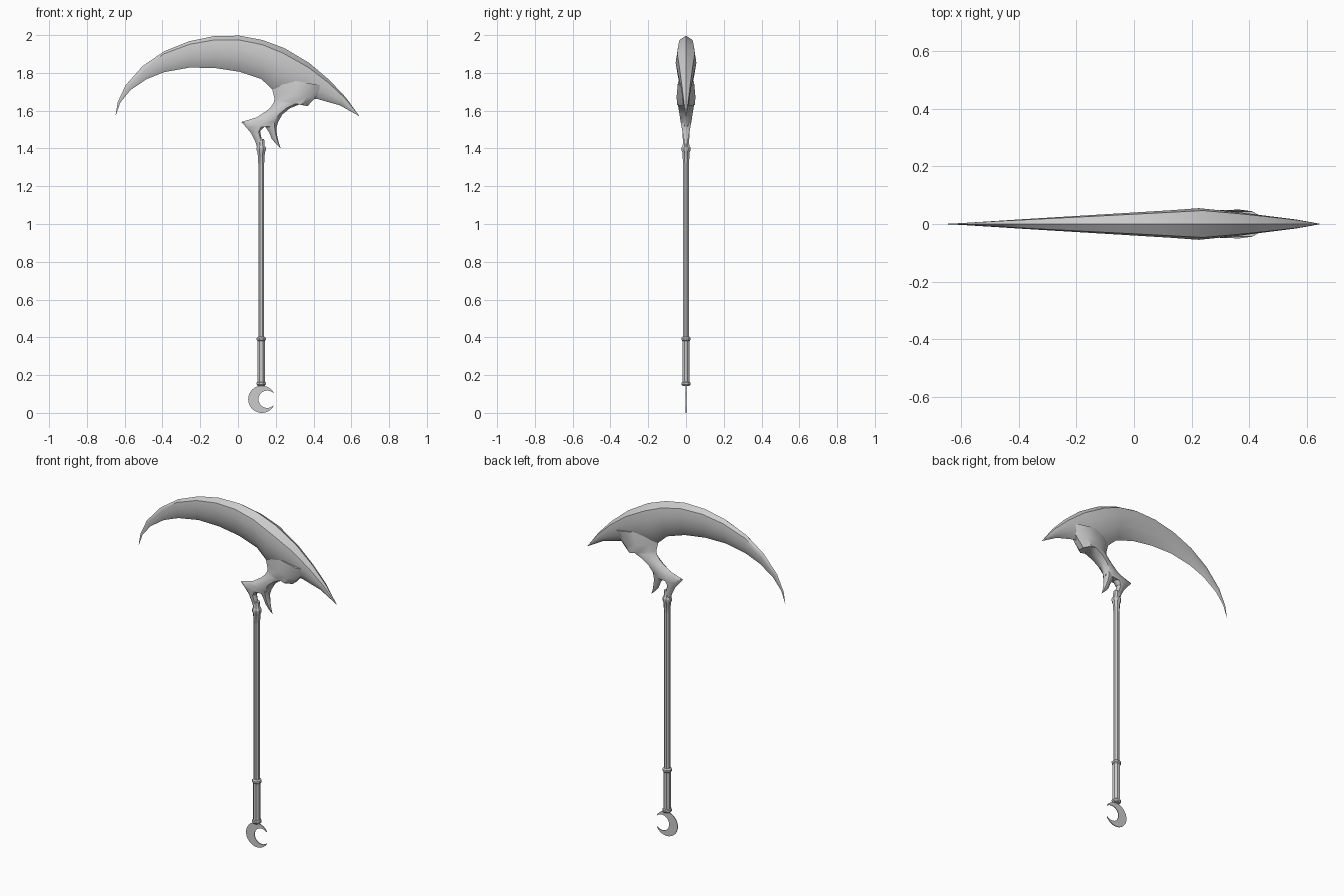
import bpy
import bmesh
from math import cos, sin, pi, radians

if "Cube" in bpy.data.objects:
    bpy.data.objects.remove(bpy.data.objects["Cube"], do_unlink=True)

# Single grey metal
GREY = (0.6, 0.6, 0.6, 1.0)
metal = bpy.data.materials.new("grey metal")
metal.use_nodes = True
metal.diffuse_color = GREY
metal.node_tree.nodes["Principled BSDF"].inputs["Base Color"].default_value = GREY

POLE_X = 0.123


def finish(name, bm, angle=40):
    """Clean the mesh, make an object of it and shade it."""
    bmesh.ops.remove_doubles(bm, verts=bm.verts, dist=0.0002)
    bmesh.ops.recalc_face_normals(bm, faces=bm.faces)
    mesh = bpy.data.meshes.new(name)
    bm.to_mesh(mesh)
    bm.free()
    mesh.materials.append(metal)
    obj = bpy.data.objects.new(name, mesh)
    bpy.context.collection.objects.link(obj)
    bpy.ops.object.select_all(action="DESELECT")
    obj.select_set(True)
    bpy.context.view_layer.objects.active = obj
    bpy.ops.object.shade_smooth_by_angle(angle=radians(angle))
    return obj


def skin(bm, rings):
    """Bridge successive closed rings and cap both ends."""
    rings = [[bm.verts.new(co) for co in ring] for ring in rings]
    for a, b in zip(rings, rings[1:]):
        for i in range(len(a)):
            j = (i + 1) % len(a)
            bm.faces.new((a[i], a[j], b[j], b[i]))
    bm.faces.new(rings[0])
    bm.faces.new(rings[-1])


def loft(name, stations, section):
    """Stations: edge point, opposite edge point, half thickness.
    Section: (fraction across, fraction of the half thickness)."""
    outline = [(t, f) for t, f in section]
    outline += [(t, -f) for t, f in reversed(section) if f > 0]
    rings = []
    for (ax, az), (bx, bz), w in stations:
        rings.append([(ax + (bx - ax) * t, w * f, az + (bz - az) * t)
                      for t, f in outline])
    bm = bmesh.new()
    skin(bm, rings)
    return finish(name, bm)


def turned(name, profile, sides=8):
    """Lathe a (radius, height) profile about the pole axis."""
    bm = bmesh.new()
    turn = [2 * pi * (i + 0.5) / sides for i in range(sides)]
    skin(bm, [[(POLE_X + r * cos(a), r * sin(a), z) for a in turn]
              for r, z in profile])
    return finish(name, bm, 30)


# Curved blade: spine and cutting edge, thickest above the neck
spine = [(-.648, 1.577), (-.637, 1.645), (-.595, 1.735), (-.505, 1.836),
         (-.39, 1.915), (-.257, 1.968), (-.124, 1.995), (.008, 1.997),
         (.13, 1.974), (.246, 1.931), (.378, 1.852), (.484, 1.762),
         (.569, 1.672), (.643, 1.571)]
edge = [(-.647, 1.577), (-.622, 1.645), (-.569, 1.709), (-.484, 1.767),
        (-.39, 1.804), (-.257, 1.828), (-.124, 1.826), (.008, 1.806),
        (.124, 1.767), (.185, 1.71), (.33, 1.665), (.42, 1.662),
        (.54, 1.628), (.642, 1.571)]


def blade_thickness(x):
    if x < 0.25:
        return 0.055 * (x + 0.66) / 0.91
    return 0.055 * (max(0.645 - x, 0) / 0.395) ** 0.75


loft("blade",
     [(a, b, blade_thickness(a[0])) for a, b in zip(spine, edge)],
     [(0, 0), (.12, .85), (.35, 1), (.65, .8), (.88, .4), (1, 0)])

# Neck: flows out of the blade, flares to a spike, narrows to the socket
neck_section = [(0, 0), (.2, .55), (.5, .95), (.82, 1), (1, .35)]
loft("neck", [
    ((.18, 1.78), (.46, 1.73), .044),
    ((.182, 1.71), (.405, 1.664), .05),
    ((.193, 1.665), (.368, 1.624), .047),
    ((.19, 1.645), (.33, 1.635), .044),
    ((.175, 1.62), (.275, 1.613), .04),
    ((.15, 1.598), (.235, 1.58), .035),
    ((.1, 1.565), (.212, 1.54), .029),
    ((.018, 1.54), (.204, 1.512), .024),
    ((.045, 1.51), (.138, 1.513), .022),
    ((.07, 1.48), (.117, 1.49), .019),
    ((.09, 1.44), (.125, 1.45), .017),
    ((.103, 1.4), (.14, 1.4), .015),
], neck_section)

# Hook hanging beside the socket
loft("hook", [
    ((.13, 1.53), (.208, 1.535), .027),
    ((.148, 1.51), (.204, 1.51), .023),
    ((.165, 1.485), (.204, 1.488), .019),
    ((.178, 1.452), (.209, 1.46), .013),
    ((.2, 1.425), (.216, 1.43), .007),
    ((.225, 1.402), (.225, 1.403), .001),
], neck_section)

# Pole with its collar, grip and rings
turned("pole", [(.017, .38), (.017, 1.34)])
turned("collar", [(.017, 1.32), (.021, 1.38), (.026, 1.39),
                  (.026, 1.405), (.019, 1.415), (.017, 1.45)])
turned("grip", [(.021, .15), (.021, .39)])
for name, z in (("lower_ring", .155), ("upper_ring", .392)):
    turned(name, [(.02, z - .012), (.026, z - .005),
                  (.026, z + .005), (.018, z + .012)])

# Thin crescent pommel, open towards +x
STEPS = 28
HALF = 0.002
rings = []
for i in range(STEPS + 1):
    s = i / STEPS
    a = radians(30 + 300 * s)
    b = radians(47 + 266 * s)
    outer = (.126 + .072 * cos(a), .072 + .072 * sin(a))
    inner = (.155 + .046 * cos(b), .072 + .046 * sin(b))
    rings.append([(outer[0], -HALF, outer[1]), (inner[0], -HALF, inner[1]),
                  (inner[0], HALF, inner[1]), (outer[0], HALF, outer[1])])
bm = bmesh.new()
skin(bm, rings)
finish("crescent_pommel", bm)
